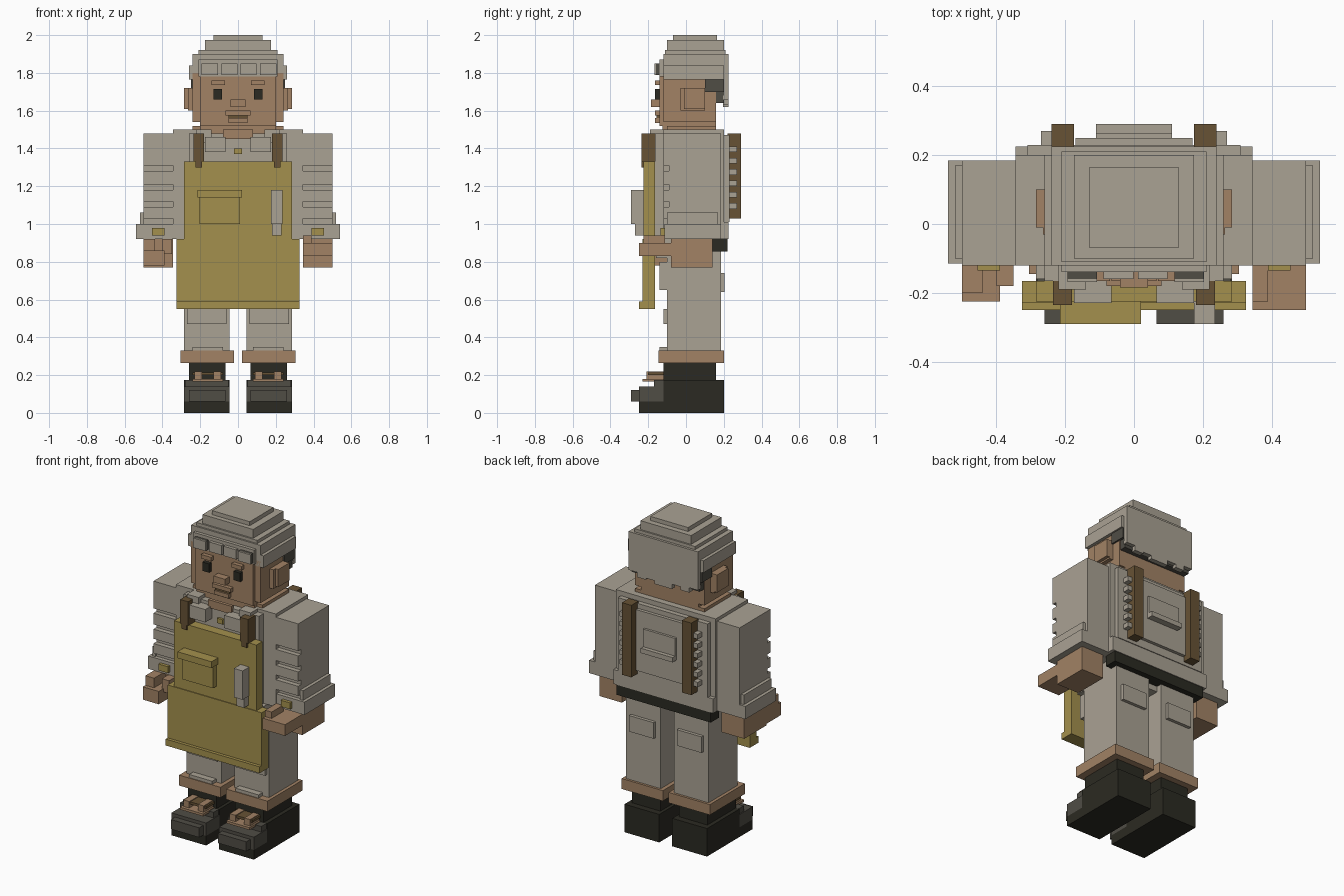
import bpy
import bmesh
from mathutils import Vector

cube = bpy.data.objects.get("Cube")
if cube:
    bpy.data.objects.remove(cube, do_unlink=True)


def material(name, *rgb):
    mat = bpy.data.materials.new(name)
    mat.use_nodes = True
    colour = (*rgb, 1)
    mat.diffuse_color = colour
    mat.node_tree.nodes["Principled BSDF"].inputs["Base Color"].default_value = colour
    return mat


cloth = material("warm grey cloth", .40, .36, .295)
skin = material("tan skin", .36, .225, .13)
mustard = material("mustard apron", .37, .28, .075)
leather = material("brown leather", .135, .085, .035)
black = material("near black", .024, .023, .016)
charcoal = material("charcoal grey", .08, .074, .06)


def block(name, x, y, z, mat):
    """Axis-aligned block; a single x value means a centred half-width."""
    if not isinstance(x, tuple):
        x = (-x, x)
    low = Vector((x[0], y[0], z[0]))
    high = Vector((x[1], y[1], z[1]))
    bm = bmesh.new()
    bmesh.ops.create_cube(bm, size=1)
    for vert in bm.verts:
        vert.co = Vector(h if c > 0 else l for c, l, h in zip(vert.co, low, high))
    mesh = bpy.data.meshes.new(name)
    bm.to_mesh(mesh)
    bm.free()
    mesh.materials.append(mat)
    obj = bpy.data.objects.new(name, mesh)
    bpy.context.collection.objects.link(obj)
    return obj


def pair(name, x, y, z, mat):
    """Same block on both sides of the body."""
    block("left_" + name, x, y, z, mat)
    block("right_" + name, (-x[1], -x[0]), y, z, mat)


# Boots with soles, toe caps and laces
pair("boot_sole", x=(.045, .285), y=(-.25, .2), z=(0, .06), mat=black)
pair("boot_heel", x=(.045, .285), y=(-.12, .2), z=(.06, .175), mat=black)
pair("boot_ankle", x=(.065, .26), y=(-.12, .16), z=(.175, .27), mat=black)
pair("boot_toe", x=(.045, .285), y=(-.25, -.12), z=(.06, .14), mat=charcoal)
pair("boot_tongue", x=(.05, .28), y=(-.17, -.12), z=(.14, .175), mat=charcoal)
pair("toe_cap", x=(.065, .26), y=(-.29, -.25), z=(.06, .12), mat=charcoal)
pair("lower_lace", x=(.08, .24), y=(-.23, -.12), z=(.165, .18), mat=skin)
pair("upper_lace", x=(.08, .24), y=(-.2, -.12), z=(.2, .215), mat=leather)
for i, lace_x in enumerate((.09, .19)):
    pair(f"lace_end_{i}", x=(lace_x, lace_x + .04), y=(-.21, -.12), z=(.17, .22), mat=skin)

# Trousers
pair("leg", x=(.045, .285), y=(-.1, .185), z=(.33, .92), mat=cloth)
pair("trouser_cuff", x=(.02, .305), y=(-.145, .2), z=(.265, .33), mat=skin)
pair("cuff_fold", x=(.08, .24), y=(-.14, -.1), z=(.33, .35), mat=cloth)
pair("knee_fold", x=(.06, .27), y=(-.12, -.1), z=(.47, .55), mat=cloth)
pair("thigh_fold", x=(.05, .28), y=(-.14, -.1), z=(.65, .8), mat=cloth)
pair("back_pocket", x=(.08, .25), y=(.185, .205), z=(.64, .74), mat=cloth)
block("hips", x=.285, y=(-.16, .15), z=(.82, .92), mat=cloth)
block("back_belt", x=.325, y=(.14, .22), z=(.855, .92), mat=black)

# Jacket body and stepped back
block("torso", x=.345, y=(-.12, .2), z=(.92, 1.5), mat=cloth)
block("jacket_front", x=.26, y=(-.165, -.12), z=(.92, 1.48), mat=cloth)
block("jacket_waist", x=.345, y=(.2, .225), z=(.92, 1.01), mat=cloth)
block("jacket_back", x=.31, y=(.2, .23), z=(1.01, 1.47), mat=cloth)
block("back_panel", x=.17, y=(.23, .25), z=(1.06, 1.44), mat=cloth)
block("back_pouch", x=.11, y=(.25, .265), z=(1.2, 1.34), mat=cloth)
block("back_pouch_lip", x=.11, y=(.25, .29), z=(1.2, 1.23), mat=cloth)

# Back straps with a row of stitched tabs
pair("back_strap", x=(.175, .24), y=(.22, .29), z=(1.03, 1.48), mat=leather)
for i in range(6):
    base = 1.08 + i * .06
    pair(f"strap_tab_{i}", x=(.24, .27), y=(.23, .27), z=(base, base + .03), mat=cloth)

# Collar and front straps
pair("collar_lapel", x=(.065, .175), y=(-.23, -.12), z=(1.38, 1.46), mat=cloth)
pair("collar_side", x=(.14, .22), y=(-.19, -.12), z=(1.43, 1.5), mat=cloth)
block("collar_button", x=.02, y=(-.18, -.165), z=(1.37, 1.4), mat=mustard)
block("throat", x=.08, y=(-.18, -.16), z=(1.45, 1.5), mat=skin)
pair("front_strap", x=(.18, .235), y=(-.235, -.16), z=(1.33, 1.48), mat=leather)
pair("front_strap_end", x=(.19, .225), y=(-.235, -.225), z=(1.3, 1.33), mat=leather)

# Apron
block("apron_bib", x=.285, y=(-.225, -.165), z=(.92, 1.33), mat=mustard)
block("apron_skirt", x=.325, y=(-.23, -.165), z=(.55, .92), mat=mustard)
block("apron_hem", x=.325, y=(-.25, -.23), z=(.55, .59), mat=mustard)
block("apron_pocket", x=(-.205, .01), y=(-.26, -.22), z=(1.0, 1.14), mat=mustard)
block("apron_pocket_flap", x=(-.215, .02), y=(-.29, -.22), z=(1.14, 1.18), mat=mustard)
block("apron_tool", x=(.175, .235), y=(-.29, -.22), z=(1.0, 1.18), mat=cloth)
block("apron_tool_tip", x=(.18, .23), y=(-.27, -.22), z=(.94, 1.0), mat=cloth)

# Sleeves with folds and flared cuffs
pair("sleeve", x=(.33, .5), y=(-.09, .185), z=(.95, 1.48), mat=cloth)
for i, (low, high) in enumerate(((1.03, 1.09), (1.12, 1.18), (1.21, 1.28), (1.31, 1.48))):
    pair(f"sleeve_fold_{i}", x=(.34, .5), y=(-.12, -.09), z=(low, high), mat=cloth)
pair("elbow_fold", x=(.5, .52), y=(-.1, .17), z=(1.0, 1.06), mat=cloth)
pair("sleeve_cuff", x=(.285, .54), y=(-.115, .185), z=(.92, 1.0), mat=cloth)
pair("cuff_button", x=(.39, .455), y=(-.135, -.11), z=(.94, .98), mat=mustard)

# Hands reaching forward
pair("palm", x=(.345, .5), y=(-.08, .14), z=(.77, .92), mat=skin)
block("left_fingers", x=(.345, .5), y=(-.25, -.08), z=(.83, .9), mat=skin)
block("left_thumb", x=(.345, .39), y=(-.225, -.11), z=(.9, .94), mat=skin)
block("right_fingers", x=(-.5, -.39), y=(-.225, -.08), z=(.78, .86), mat=skin)
block("right_thumb", x=(-.4, -.35), y=(-.18, -.08), z=(.84, .92), mat=skin)
block("right_knuckles", x=(-.5, -.44), y=(-.2, -.08), z=(.86, .92), mat=skin)

# Head
block("neck", x=.24, y=(-.1, .16), z=(1.48, 1.52), mat=skin)
block("chin", x=.2, y=(-.125, .16), z=(1.46, 1.54), mat=skin)
block("head", x=.24, y=(-.12, .16), z=(1.54, 1.8), mat=skin)
block("face", x=.2, y=(-.14, -.12), z=(1.52, 1.78), mat=skin)
pair("ear", x=(.24, .265), y=(-.03, .1), z=(1.6, 1.72), mat=skin)
pair("ear_rim", x=(.265, .285), y=(-.01, .1), z=(1.61, 1.72), mat=skin)
pair("eye", x=(.085, .13), y=(-.165, -.13), z=(1.66, 1.715), mat=black)
pair("brow", x=(.07, .14), y=(-.165, -.13), z=(1.735, 1.76), mat=skin)
block("nose", x=.04, y=(-.185, -.13), z=(1.62, 1.66), mat=skin)
block("upper_lip", x=.065, y=(-.165, -.13), z=(1.575, 1.6), mat=skin)
block("mouth", x=.05, y=(-.155, -.13), z=(1.56, 1.575), mat=leather)
block("lower_lip", x=.05, y=(-.165, -.13), z=(1.535, 1.56), mat=skin)

# Stepped hair: half-width, front, back, bottom and top of each layer
layers = ((.26, -.12, .2, 1.765, 1.84), (.24, -.12, .22, 1.765, 1.9),
          (.21, -.11, .21, 1.9, 1.92), (.175, -.1, .2, 1.92, 1.975),
          (.13, -.07, .165, 1.975, 2))
for i, (width, front, back, low, high) in enumerate(layers):
    block(f"hair_layer_{i}", x=width, y=(front, back), z=(low, high), mat=cloth)
block("hair_band", x=.21, y=(-.14, -.12), z=(1.78, 1.87), mat=cloth)

# Fringe locks, two of them dark with a pale front
for i, centre in enumerate((-.15, -.045, .055, .16)):
    dark = i in (0, 3)
    span = (centre - .043, centre + .043)
    block(f"fringe_lock_{i}", x=span, y=(-.16, -.12), z=(1.79, 1.85),
          mat=charcoal if dark else cloth)
    if dark:
        block(f"fringe_face_{i}", x=span, y=(-.168, -.16), z=(1.79, 1.85), mat=cloth)

# Hair at the back with dark underlayer and ragged ends
block("hair_underside", x=.25, y=(.1, .2), z=(1.7, 1.765), mat=charcoal)
block("hair_nape", x=.235, y=(.16, .2), z=(1.64, 1.7), mat=charcoal)
block("hair_back", x=.24, y=(.2, .225), z=(1.68, 1.9), mat=cloth)
for i, drop in enumerate((.02, .05, .03, .06, .06, .04, .05, .02)):
    start = -.24 + i * .06
    block(f"hair_end_{i}", x=(start, start + .06), y=(.195, .225),
          z=(1.68 - drop, 1.68), mat=cloth)
